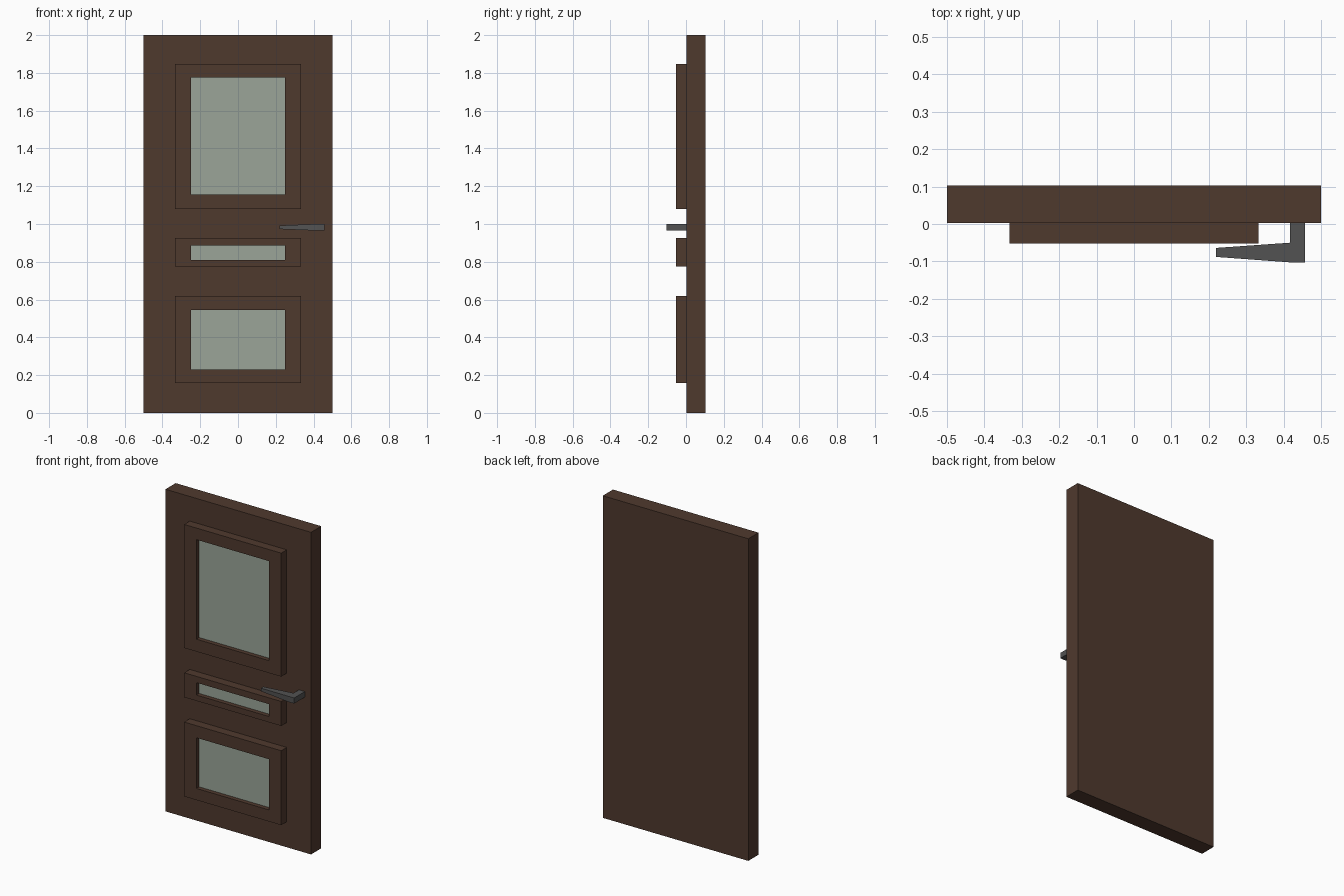
import bpy
import bmesh

if "Cube" in bpy.data.objects:
    bpy.data.objects.remove(bpy.data.objects["Cube"])


def material(name, rgb):
    m = bpy.data.materials.new(name)
    m.diffuse_color = (*rgb, 1)
    m.use_nodes = True
    m.node_tree.nodes["Principled BSDF"].inputs["Base Color"].default_value = m.diffuse_color
    return m


WOOD = material("dark_brown_wood", (0.078, 0.041, 0.027))
GLASS = material("grey_green_glass", (0.325, 0.378, 0.315))
METAL = material("dark_grey_metal", (0.085, 0.085, 0.085))

Y_BACK, Y_SLAB, Y_FRAME, Y_GLASS, Y_HANDLE = 0.1025, 0.0025, -0.052, -0.025, -0.1025


def finish(name, bm, *mats):
    bmesh.ops.recalc_face_normals(bm, faces=bm.faces)
    me = bpy.data.meshes.new(name)
    bm.to_mesh(me)
    bm.free()
    for m in mats:
        me.materials.append(m)
    ob = bpy.data.objects.new(name, me)
    bpy.context.collection.objects.link(ob)
    return ob


def rect(bm, w, z0, z1, y):
    return [bm.verts.new((x, y, z)) for x, z in ((-w, z0), (w, z0), (w, z1), (-w, z1))]


def bridge(bm, a, b):
    n = len(a)
    for i in range(n):
        bm.faces.new((a[i], a[(i + 1) % n], b[(i + 1) % n], b[i]))


# Door slab
bm = bmesh.new()
front, back = rect(bm, 0.5, 0, 2, Y_SLAB), rect(bm, 0.5, 0, 2, Y_BACK)
bridge(bm, front, back)
bm.faces.new(front)
bm.faces.new(back)
finish("door_slab", bm, WOOD)


# Raised frames, each with a recessed pane
def framed_window(name, z0, z1, pane0, pane1):
    bm = bmesh.new()
    rings = [rect(bm, 0.333, z0, z1, Y_SLAB), rect(bm, 0.333, z0, z1, Y_FRAME),
             rect(bm, 0.25, pane0, pane1, Y_FRAME), rect(bm, 0.25, pane0, pane1, Y_GLASS)]
    for a, b in zip(rings, rings[1:]):
        bridge(bm, a, b)
    bm.faces.new(rings[0])
    bm.faces.new(rings[-1]).material_index = 1
    finish(name, bm, WOOD, GLASS)


framed_window("top_window", 1.08, 1.847, 1.157, 1.775)
framed_window("middle_window", 0.774, 0.926, 0.81, 0.887)
framed_window("bottom_window", 0.158, 0.62, 0.23, 0.545)

# Handle: square stem, elbow, then a lever tapering in both directions
bm = bmesh.new()
Z0, Z1 = 0.965, 1.0
sections = [
    [(0.417, Y_SLAB, Z0), (0.457, Y_SLAB, Z0), (0.457, Y_SLAB, Z1), (0.417, Y_SLAB, Z1)],
    [(0.417, -0.05, Z0), (0.457, -0.05, Z0), (0.457, -0.05, Z1), (0.417, -0.05, Z1)],
    [(0.417, -0.05, Z0), (0.457, Y_HANDLE, Z0), (0.457, Y_HANDLE, Z1), (0.417, -0.05, Z1)],
    [(0.417, -0.05, Z0), (0.417, Y_HANDLE, Z0), (0.417, Y_HANDLE, Z1), (0.417, -0.05, Z1)],
    [(0.219, -0.064, 0.973), (0.219, -0.088, 0.973), (0.219, -0.088, 0.992), (0.219, -0.064, 0.992)],
]
rings = [[bm.verts.new(p) for p in s] for s in sections]
for a, b in zip(rings, rings[1:]):
    bridge(bm, a, b)
bm.faces.new(rings[0])
bm.faces.new(rings[-1])
bmesh.ops.remove_doubles(bm, verts=bm.verts, dist=0.0001)
# drop the inner edge faces that collapsed at the elbow
bmesh.ops.dissolve_degenerate(bm, edges=bm.edges, dist=0.0001)
finish("door_handle", bm, METAL)
